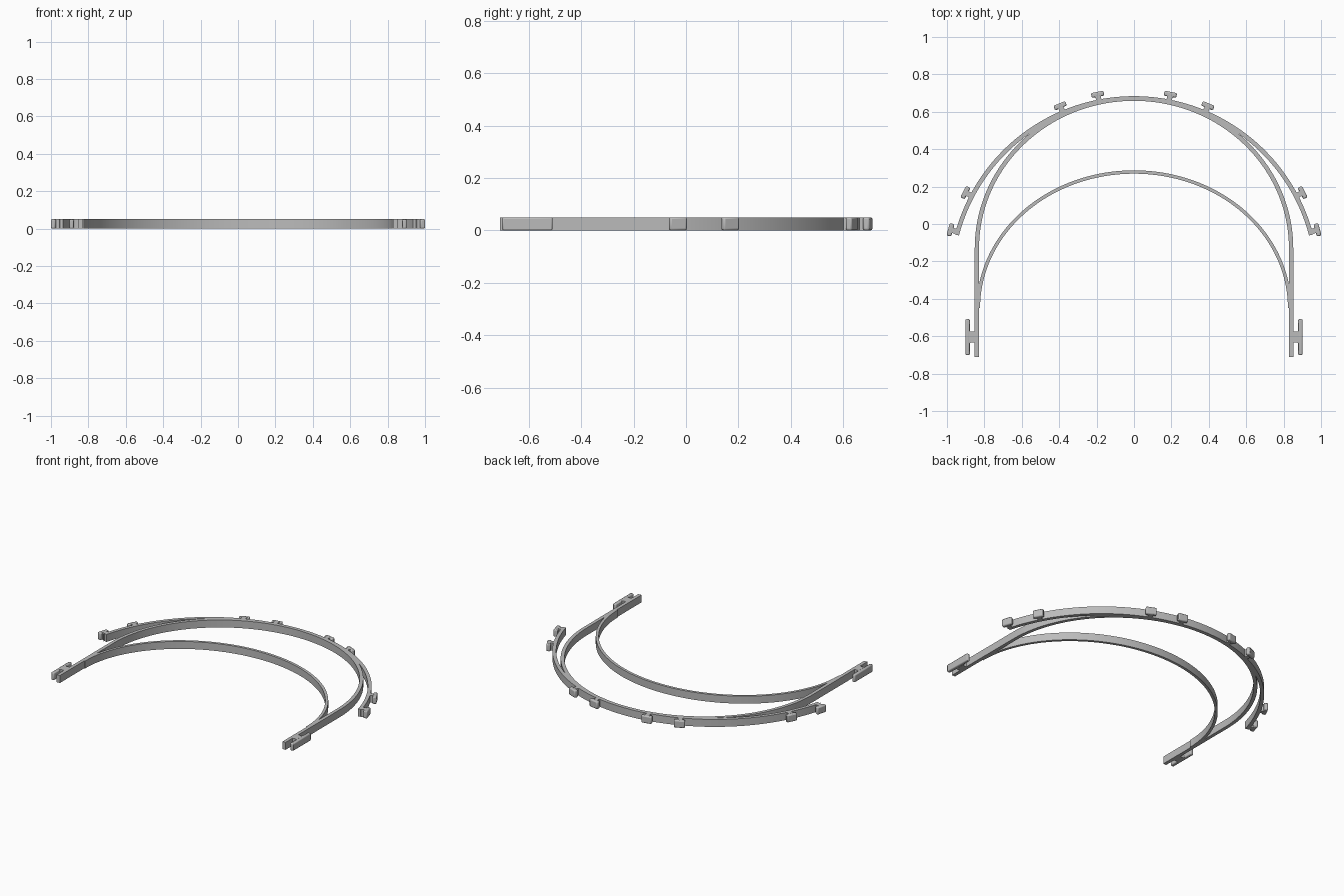
import bpy
import bmesh
from math import sin, cos, pi, radians
from mathutils import Matrix, Vector

if "Cube" in bpy.data.objects:
    bpy.data.objects.remove(bpy.data.objects["Cube"], do_unlink=True)

HEIGHT = 0.05
ARC_Y, ARC_R = -0.307, 0.979      # centre and radius of the front hoop

grey = bpy.data.materials.new("plain grey plastic")
grey.use_nodes = True
COLOUR = (0.5, 0.5, 0.5, 1)
grey.diffuse_color = COLOUR
grey.node_tree.nodes["Principled BSDF"].inputs["Base Color"].default_value = COLOUR


def prism(name, outline, matrix=Matrix(), bevel=0):
    """Upright solid from a flat outline, with optional rounded edges."""
    bm = bmesh.new()
    face = bm.faces.new([bm.verts.new((x, y, 0)) for x, y in outline])
    ext = bmesh.ops.extrude_face_region(bm, geom=[face])
    top = [v for v in ext["geom"] if isinstance(v, bmesh.types.BMVert)]
    bmesh.ops.translate(bm, verts=top, vec=(0, 0, HEIGHT))
    bmesh.ops.transform(bm, matrix=matrix, verts=bm.verts)
    bmesh.ops.recalc_face_normals(bm, faces=bm.faces)
    mesh = bpy.data.meshes.new(name)
    bm.to_mesh(mesh)
    bm.free()
    mesh.materials.append(grey)
    obj = bpy.data.objects.new(name, mesh)
    bpy.context.collection.objects.link(obj)
    if bevel:
        mod = obj.modifiers.new("rounded edges", "BEVEL")
        mod.width, mod.segments = bevel, 2
    bpy.ops.object.select_all(action="DESELECT")
    obj.select_set(True)
    bpy.context.view_layer.objects.active = obj
    bpy.ops.object.shade_smooth_by_angle(angle=radians(30))
    return obj


def band(name, path, thickness):
    """Thin strip of constant thickness following a path."""
    pts = [Vector(p) for p in path]
    left, right = [], []
    for i, p in enumerate(pts):
        t = (pts[min(i + 1, len(pts) - 1)] - pts[max(i - 1, 0)]).normalized()
        n = Vector((-t.y, t.x)) * thickness / 2
        left.append(p + n)
        right.append(p - n)
    return prism(name, left + right[::-1])


def ellipse(cy, a, b, start=0, end=pi, steps=96):
    angles = [start + (end - start) * i / steps for i in range(steps + 1)]
    return [(a * cos(t), cy + b * sin(t)) for t in angles]


def flared_stem(half, y0, y1, r):
    """Outline of a short bridge with concave fillets at both ends."""
    quarter = [i * pi / 8 for i in range(5)]
    low = [(half + r - r * sin(t), y0 + r - r * cos(t)) for t in quarter]
    high = [(half + r - r * cos(t), y1 - r + r * sin(t)) for t in quarter]
    side = low + high
    return side + [(-x, y) for x, y in reversed(side)]


def box(half, y0, y1):
    return [(-half, y0), (half, y0), (half, y1), (-half, y1)]


# Curved bands
sweep = radians(75.3)
band("front_hoop", ellipse(ARC_Y, ARC_R, ARC_R, pi / 2 - sweep, pi / 2 + sweep), 0.023)
band("temple_band",
     [(0.84, -0.71), (0.84, -0.4)] + ellipse(-0.13, 0.84, 0.80)
     + [(-0.84, -0.4), (-0.84, -0.71)], 0.023)
band("forehead_band", ellipse(-0.45, 0.832, 0.728), 0.018)

for side, label in ((1, "left"), (-1, "right")):
    # T-shaped pegs around the hoop
    for n, degrees in enumerate((11, 22.8, 62.2, 74.3), 1):
        place = Matrix.Translation((0, ARC_Y, 0)) @ Matrix.Rotation(-side * radians(degrees), 4, "Z")
        prism(f"{label}_peg_stem_{n}", flared_stem(0.014, 0.985, 1.012, 0.010), place)
        prism(f"{label}_peg_cap_{n}", box(0.034, 1.006, 1.032), place, 0.007)
    # Strap hooks at the ends of the temples
    place = Matrix.Translation((0, -0.605, 0)) @ Matrix.Rotation(-side * pi / 2, 4, "Z")
    prism(f"{label}_hook_bridge", flared_stem(0.029, 0.845, 0.882, 0.012), place)
    prism(f"{label}_hook_plate", box(0.096, 0.878, 0.901), place, 0.006)
